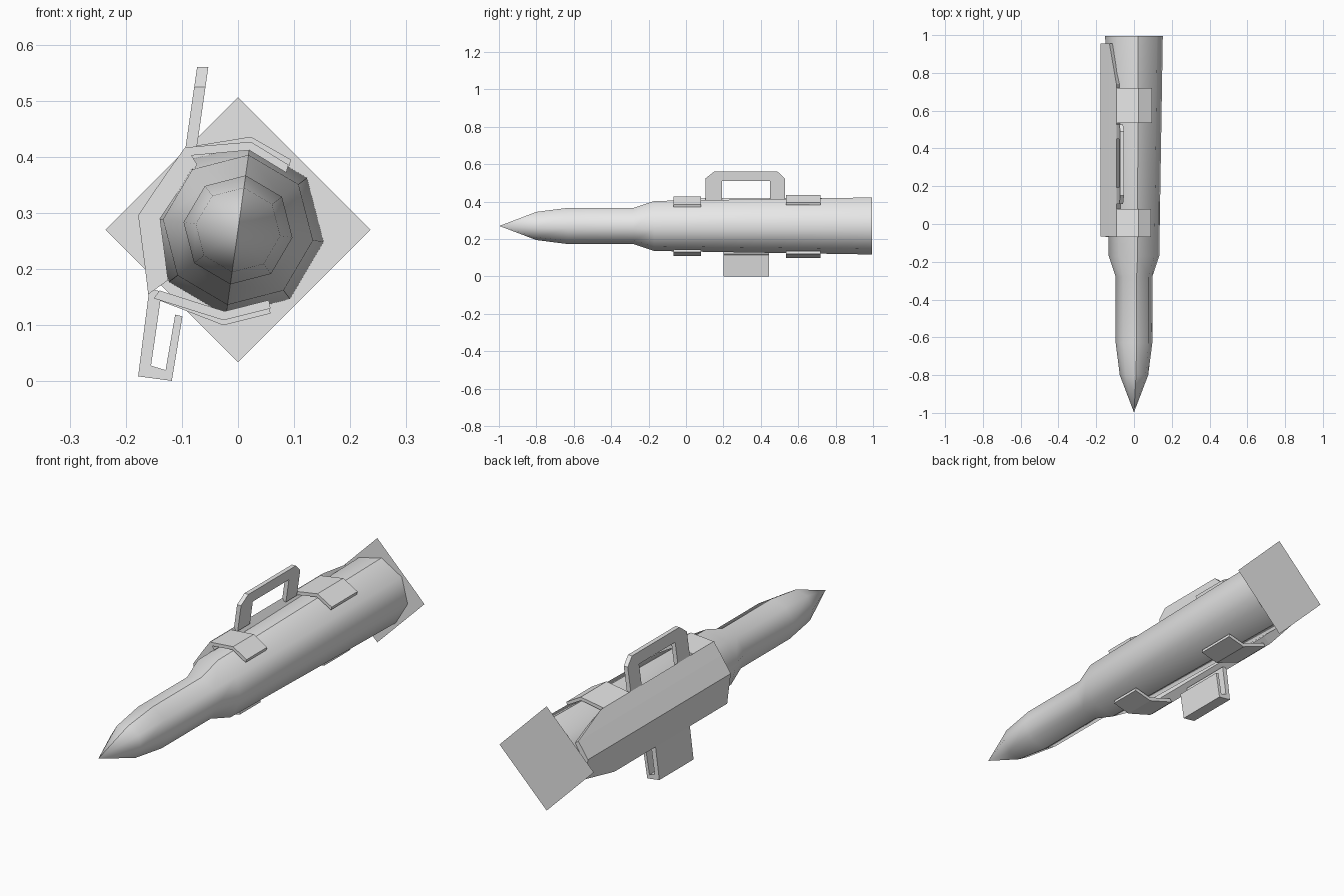
import bpy, bmesh, math

if "Cube" in bpy.data.objects:
    bpy.data.objects.remove(bpy.data.objects["Cube"])

grey = bpy.data.materials.new("plain_grey")
grey.diffuse_color = (0.8, 0.8, 0.8, 1)
grey.use_nodes = True
grey.node_tree.nodes["Principled BSDF"].inputs["Base Color"].default_value = grey.diffuse_color
CZ = 0.27  # height of the barrel axis


def finish(name, bm):
    bmesh.ops.recalc_face_normals(bm, faces=bm.faces)
    me = bpy.data.meshes.new(name)
    bm.to_mesh(me)
    bm.free()
    me.materials.append(grey)
    ob = bpy.data.objects.new(name, me)
    bpy.context.collection.objects.link(ob)
    return ob


def prism(name, near, far):
    """Solid between two matching outlines."""
    bm = bmesh.new()
    a = [bm.verts.new(p) for p in near]
    b = [bm.verts.new(p) for p in far]
    n = len(a)
    bm.faces.new(a)
    bm.faces.new(b[::-1])
    for i in range(n):
        j = (i + 1) % n
        bm.faces.new((a[i], b[i], b[j], a[j]))
    return finish(name, bm)


def along_y(name, pts, y0, y1):
    return prism(name, [(x, y0, z) for x, z in pts], [(x, y1, z) for x, z in pts])


# Barrel: eight-sided lathe, smooth with a sharp seam along top and bottom
profile = [(-0.80, 0.076), (-0.63, 0.098), (-0.28, 0.098), (-0.17, 0.135), (0.995, 0.154)]
bm = bmesh.new()
tip = bm.verts.new((0, -0.998, CZ))
rings = []
for y, r in profile:
    angs = [math.radians(-8 + 45 * k) for k in range(8)]
    rings.append([bm.verts.new((r * math.cos(t), y, CZ + r * math.sin(t))) for t in angs])
for k in range(8):
    j = (k + 1) % 8
    bm.faces.new((tip, rings[0][k], rings[0][j]))
    for a, b in zip(rings, rings[1:]):
        bm.faces.new((a[k], b[k], b[j], a[j]))
for f in bm.faces:
    f.smooth = True
for k in (2, 6):
    chain = [tip] + [r[k] for r in rings]
    for a, b in zip(chain, chain[1:]):
        bm.edges.get((a, b)).smooth = False
finish("barrel", bm)

# Square plate closing the tail
bm = bmesh.new()
s = 0.236
bm.faces.new([bm.verts.new((x, 0.996, CZ + z)) for x, z in ((s, 0), (0, s), (-s, 0), (0, -s))])
finish("tail_plate", bm)

# Side shell: bent panel with chamfered rear corners (x, z, rear y)
outer = [(-0.093, 0.419, 0.74), (-0.13, 0.367, 0.955), (-0.178, 0.296, 0.955),
         (-0.166, 0.205, 0.955), (-0.16, 0.155, 0.74)]
k = 0.78
bm = bmesh.new()
cols = []
for x, z, y in outer:
    xi, zi = x * k, CZ + (z - CZ) * k
    cols.append([bm.verts.new(p) for p in ((x, -0.066, z), (x, y, z), (xi, y, zi), (xi, -0.066, zi))])
for a, b in zip(cols, cols[1:]):
    for i in range(4):
        j = (i + 1) % 4
        bm.faces.new((a[i], a[j], b[j], b[i]))
bm.faces.new(cols[0])
bm.faces.new(cols[-1][::-1])
finish("side_shell", bm)

# Clamps: bent straps above and below the barrel, front and rear
for name, y0, y1, d in (("front", -0.068, 0.08, 0.0), ("rear", 0.535, 0.72, 0.009)):
    along_y(name + "_upper_clamp",
            [(-0.094, 0.417), (0.023, 0.427 + d), (0.09 + d / 2, 0.386 + d),
             (0.086 + d / 2, 0.372 + d), (0.02, 0.412 + d), (-0.09, 0.402)], y0, y1)
    along_y(name + "_lower_clamp",
            [(-0.15, 0.148), (-0.026, 0.109 - d), (0.058, 0.13 - d),
             (0.055, 0.145 - d), (-0.024, 0.125 - d), (-0.14, 0.162)], y0, y1)

# Carrying handle: leaning arch with chamfered top corners (y, z)
arch = [(0.105, 0.405), (0.105, 0.525), (0.15, 0.56), (0.49, 0.56), (0.528, 0.525),
        (0.528, 0.405), (0.45, 0.405), (0.45, 0.51), (0.192, 0.51), (0.192, 0.405)]
lean = lambda z: -0.093 + (z - 0.42) * 0.143
prism("handle", [(lean(z), y, z) for y, z in arch], [(lean(z) + 0.02, y, z) for y, z in arch])

# Grip: hollow hook hanging under the shell
along_y("grip", [(-0.158, 0.165), (-0.178, 0.009), (-0.118, 0.001), (-0.099, 0.116),
                 (-0.112, 0.119), (-0.129, 0.02), (-0.155, 0.028), (-0.136, 0.16)], 0.2, 0.445)
